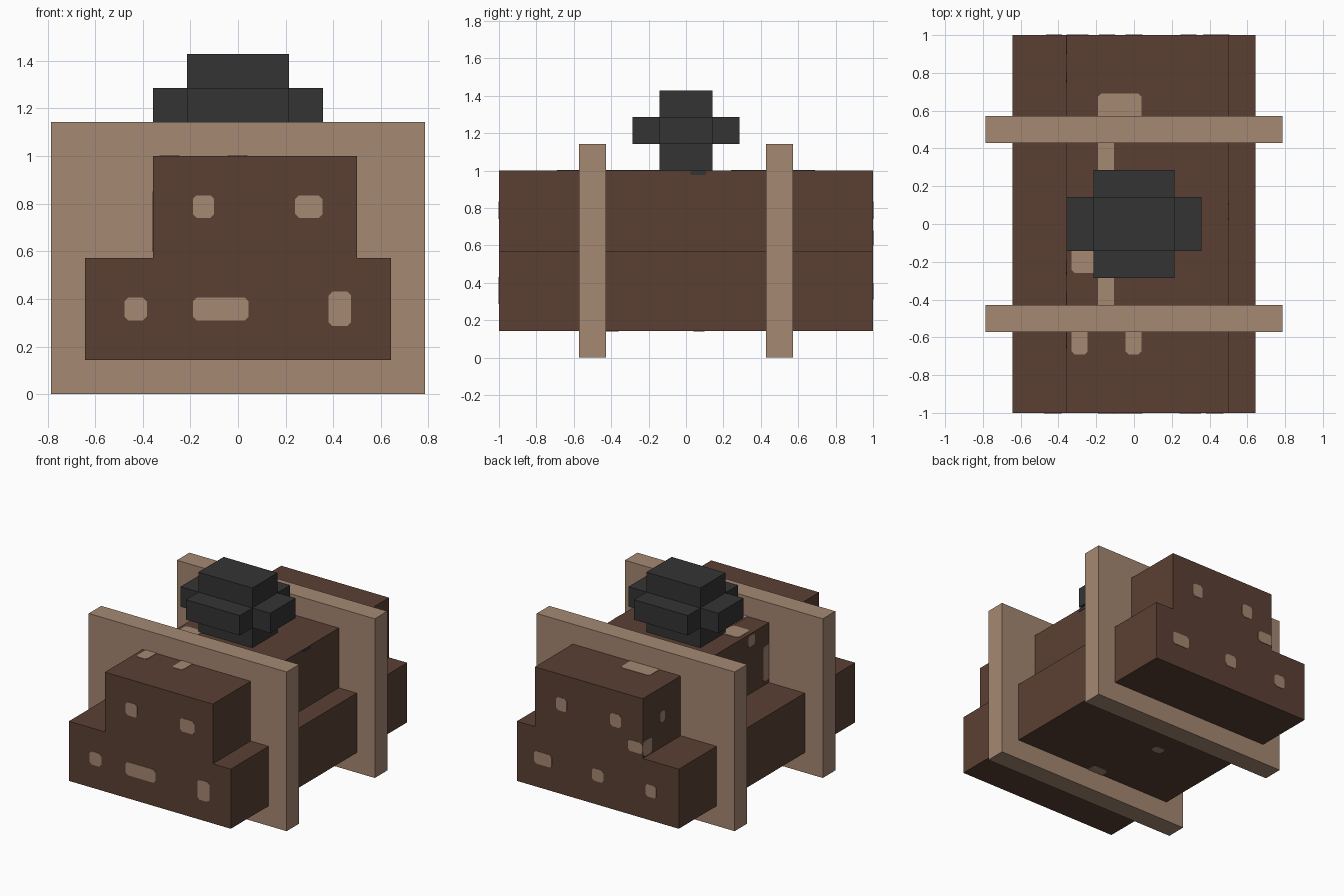
import bpy
import bmesh
from mathutils import Vector

cube = bpy.data.objects.get("Cube")
if cube:
    bpy.data.objects.remove(cube, do_unlink=True)


def material(name, rgb):
    m = bpy.data.materials.new(name)
    m.use_nodes = True
    m.diffuse_color = (*rgb, 1)
    m.node_tree.nodes["Principled BSDF"].inputs["Base Color"].default_value = (*rgb, 1)
    return m


BROWN = material("dark brown", (0.105, 0.051, 0.034))
TAN = material("tan", (0.376, 0.246, 0.168))
CHARCOAL = material("charcoal", (0.034, 0.034, 0.034))


def prism(name, outline, offset, mat):
    """Extrude a closed outline of 3D points along an offset."""
    bm = bmesh.new()
    face = bm.faces.new([bm.verts.new(p) for p in outline])
    ext = bmesh.ops.extrude_face_region(bm, geom=[face])
    verts = [g for g in ext["geom"] if isinstance(g, bmesh.types.BMVert)]
    bmesh.ops.translate(bm, verts=verts, vec=Vector(offset))
    bmesh.ops.recalc_face_normals(bm, faces=bm.faces)
    mesh = bpy.data.meshes.new(name)
    bm.to_mesh(mesh)
    bm.free()
    mesh.materials.append(mat)
    ob = bpy.data.objects.new(name, mesh)
    bpy.context.collection.objects.link(ob)
    return ob


def box(name, x, y, z, mat):
    outline = [(x[0], y[0], z[0]), (x[1], y[0], z[0]),
               (x[1], y[1], z[0]), (x[0], y[1], z[0])]
    return prism(name, outline, (0, 0, z[1] - z[0]), mat)


def spot(name, axis, level, sign, u, v, mat=TAN, cut=0.016):
    """Thin plate with clipped corners on a wall facing along the axis."""
    (a, b), (c, d) = u, v
    flat = [(a + cut, c), (b - cut, c), (b, c + cut), (b, d - cut),
            (b - cut, d), (a + cut, d), (a, d - cut), (a, c + cut)]
    outline = []
    for p in flat:
        q = list(p)
        q.insert(axis, level)
        outline.append(q)
    offset = [0, 0, 0]
    offset[axis] = sign * 0.003
    return prism(name, outline, offset, mat)


# Stepped body running front to back
profile = [(-0.643, 0.143), (0.643, 0.143), (0.643, 0.571), (0.5, 0.571),
           (0.5, 1.0), (-0.357, 1.0), (-0.357, 0.571), (-0.643, 0.571)]
prism("body", [(x, -1, z) for x, z in profile], (0, 2, 0), BROWN)

# Two square bands around the body
for name, y in (("front_band", -0.5), ("back_band", 0.5)):
    box(name, (-0.786, 0.786), (y - 0.071, y + 0.071), (0, 1.143), TAN)

# Knob on top: a core with four arms
box("knob_core", (-0.214, 0.214), (-0.143, 0.143), (1.0, 1.429), CHARCOAL)
tier = (1.143, 1.286)
for side, s in (("left", 1), ("right", -1)):
    box(f"knob_{side}_arm", sorted((s * 0.214, s * 0.357)), (-0.143, 0.143), tier, CHARCOAL)
for side, s in (("back", 1), ("front", -1)):
    box(f"knob_{side}_arm", (-0.214, 0.214), sorted((s * 0.143, s * 0.286)), tier, CHARCOAL)

# Spots: wall name -> axis, level, outward sign, list of ranges
walls = {
    "front": (1, -1, -1, [
        ((-0.19, -0.10), (0.74, 0.835)), ((0.24, 0.355), (0.74, 0.835)),
        ((-0.477, -0.383), (0.31, 0.405)), ((-0.19, 0.045), (0.31, 0.405)),
        ((0.38, 0.475), (0.287, 0.43))]),
    "back": (1, 1, 1, [
        ((0.245, 0.33), (0.74, 0.835)), ((-0.185, -0.10), (0.74, 0.835)),
        ((0.365, 0.505), (0.31, 0.40)), ((-0.045, 0.045), (0.31, 0.40)),
        ((-0.465, -0.38), (0.31, 0.40)), ((-0.357, -0.24), (0.60, 0.68))]),
    "top": (2, 1, 1, [
        ((-0.19, 0.04), (0.5, 0.69)), ((-0.19, -0.105), (0.24, 0.5)),
        ((-0.33, -0.19), (-0.26, -0.12)), ((-0.19, -0.105), (-0.5, -0.24)),
        ((-0.33, -0.245), (-0.69, -0.5)), ((-0.045, 0.04), (-0.69, -0.5))]),
    "right": (0, -0.357, -1, [
        ((0.75, 0.81), (0.75, 0.83)), ((0.90, 1.0), (0.58, 0.69)),
        ((-0.27, -0.19), (0.91, 0.99)), ((-0.66, -0.36), (0.60, 0.85))]),
    "bottom": (2, 0.143, -1, [
        ((-0.19, -0.11), (0.04, 0.10)), ((-0.08, 0.04), (-0.5, -0.36))]),
}
for wall, (axis, level, sign, ranges) in walls.items():
    for i, (u, v) in enumerate(ranges):
        spot(f"{wall}_spot_{i + 1}", axis, level, sign, u, v)

# Small dark mark high on the left wall
spot("left_mark", 0, 0.5, 1, (0.02, 0.11), (0.977, 1.0), CHARCOAL, 0.01)
